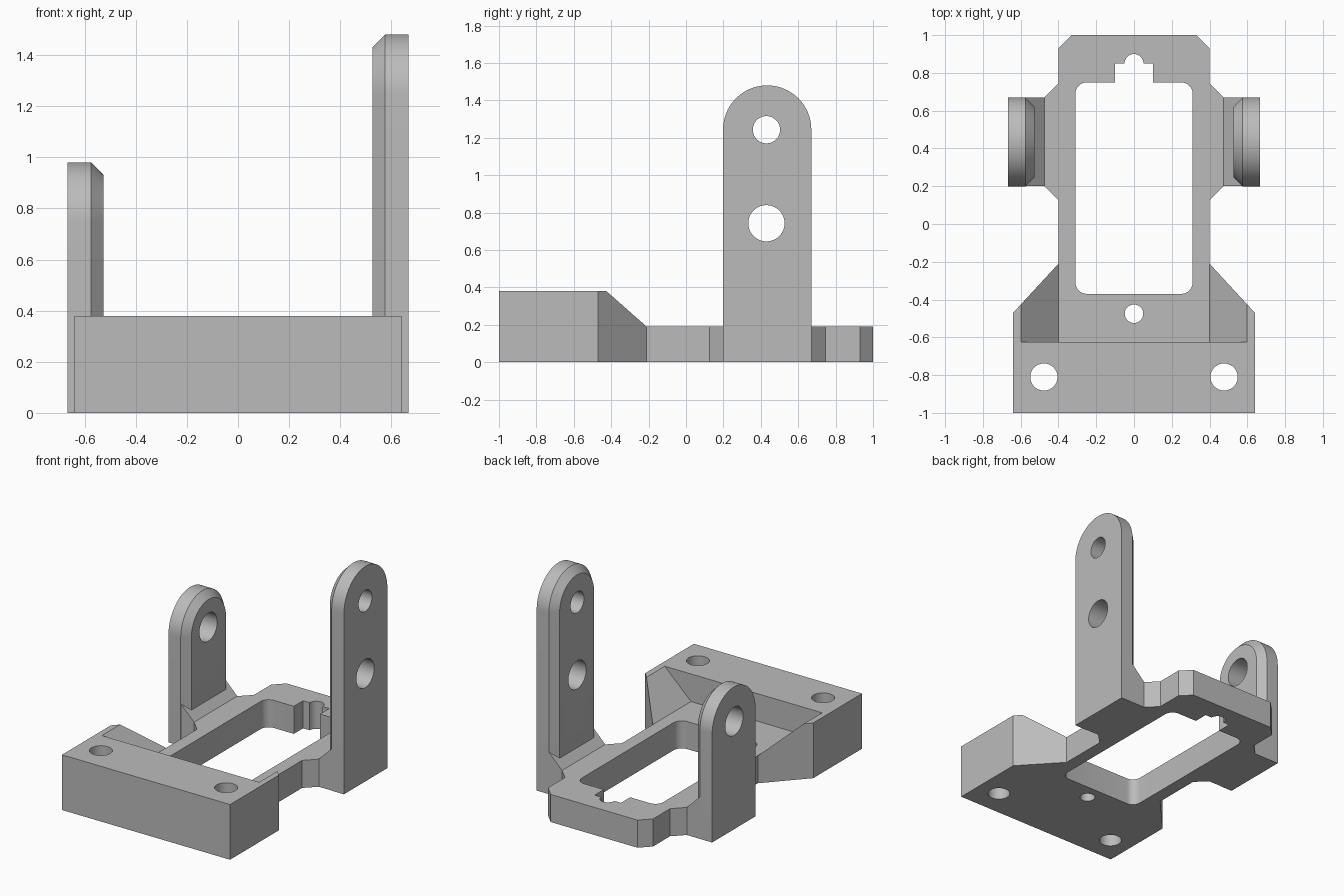
import bpy, bmesh, math

cube = bpy.data.objects.get("Cube")
if cube:
    bpy.data.objects.remove(cube, do_unlink=True)

grey = bpy.data.materials.new("grey")
grey.use_nodes = True
colour = (0.5, 0.5, 0.5, 1)
grey.diffuse_color = colour
grey.node_tree.nodes["Principled BSDF"].inputs["Base Color"].default_value = colour


def loft(name, loops):
    """Closed solid through matching loops of 3D points."""
    bm = bmesh.new()
    rings = [[bm.verts.new(p) for p in loop] for loop in loops]
    for a, b in zip(rings, rings[1:]):
        for i in range(len(a)):
            j = (i + 1) % len(a)
            bm.faces.new((a[i], a[j], b[j], b[i]))
    bm.faces.new(rings[0])
    bm.faces.new(rings[-1])
    bmesh.ops.recalc_face_normals(bm, faces=bm.faces)
    mesh = bpy.data.meshes.new(name)
    bm.to_mesh(mesh)
    bm.free()
    mesh.materials.append(grey)
    ob = bpy.data.objects.new(name, mesh)
    bpy.context.collection.objects.link(ob)
    return ob


def place(axis, u, v, w):
    return {"x": (w, u, v), "y": (u, w, v), "z": (u, v, w)}[axis]


def prism(name, axis, outline, low, high):
    return loft(name, [[place(axis, u, v, w) for u, v in outline] for w in (low, high)])


def arc(cx, cy, r, start, end, steps):
    angles = [math.radians(start + (end - start) * i / steps) for i in range(steps + 1)]
    return [(cx + r * math.cos(a), cy + r * math.sin(a)) for a in angles]


def circle(cx, cy, r):
    return arc(cx, cy, r, 0, 360, 40)[:-1]


def mirrored(half):
    return half + [(-x, y) for x, y in reversed(half) if x > 1e-6]


def cut(ob, cutter):
    cutter.hide_render = True
    mod = ob.modifiers.new("cut", "BOOLEAN")
    mod.operation = "DIFFERENCE"
    mod.solver = "EXACT"
    mod.object = cutter
    bpy.context.view_layer.objects.active = ob
    bpy.ops.object.modifier_apply(modifier=mod.name)
    bpy.data.objects.remove(cutter, do_unlink=True)


# Base: one outline at full height, then lowered behind the front block
half = [(0.64, -1), (0.64, -0.47), (0.4, -0.21), (0.4, 0.125), (0.475, 0.2),
        (0.575, 0.2), (0.575, 0.67), (0.475, 0.67), (0.4, 0.745), (0.4, 0.93), (0.33, 1)]
base = prism("base", "z", mirrored(half), 0, 0.38)
cut(base, prism("rear_cutter", "x", [(-0.215, 0.19), (1.2, 0.19), (1.2, 0.6), (-0.215, 0.6)], -1, 1))
cut(base, prism("wing_cutter", "y", mirrored([(0.4, 0.19), (0.62, 0.4)]), -0.625, 0))

# Central opening with rounded corners and a stepped notch at the back
opening = (arc(0.25, -0.31, 0.06, -90, 0, 8) + arc(0.25, 0.69, 0.06, 0, 90, 8)
           + [(0.1, 0.75), (0.1, 0.85)] + arc(0, 0.85, 0.05, 0, 90, 8))
cut(base, prism("opening_cutter", "z", mirrored(opening), -0.1, 0.5))

# Screw holes
for x, y, r in ((-0.477, -0.81, 0.072), (0.477, -0.81, 0.072), (0, -0.475, 0.049)):
    cut(base, prism("hole_cutter", "z", circle(x, y, r), -0.1, 0.5))
parts = [base]


def arm(name, side, centre_z, holes):
    """Round-topped upright, chamfered on its inner rim, with a sloped foot."""
    def rim(x, inset, bottom):
        r = 0.236 - inset
        points = [(0.434 + r, bottom)] + arc(0.434, centre_z, r, 0, 180, 40) + [(0.434 - r, bottom)]
        return [(side * x, y, z) for y, z in points]
    ob = loft(name, [rim(0.668, 0, 0), rim(0.575, 0, 0), rim(0.527, 0.048, 0.1)])
    for z, r in holes:
        cut(ob, prism("hole_cutter", "x", circle(0.43, z, r), -1, 1))
    slope = [(side * x, z) for x, z in ((0.475, 0.19), (0.575, 0.19), (0.575, 0.29))]
    parts.extend([ob, prism(name + "_foot", "y", slope, 0.2, 0.67)])


arm("left_arm", 1, 1.244, [(1.243, 0.073), (0.743, 0.097)])
arm("right_arm", -1, 0.744, [(0.743, 0.097)])

# Smooth the round surfaces, keep the edges sharp
bpy.ops.object.select_all(action="DESELECT")
for ob in parts:
    ob.select_set(True)
bpy.context.view_layer.objects.active = base
bpy.ops.object.shade_smooth_by_angle(angle=math.radians(30))
